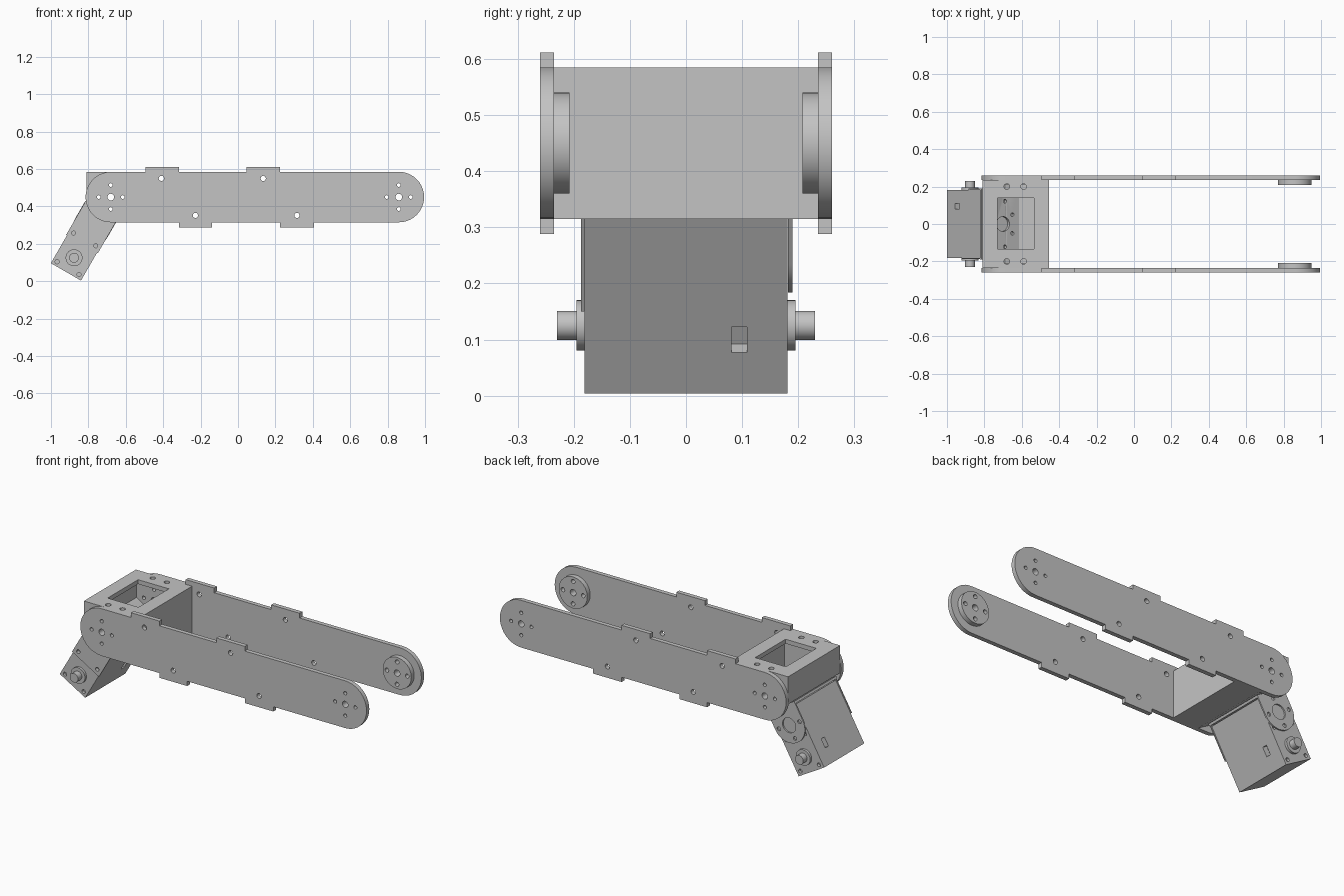
import bpy, bmesh, math
from mathutils import Vector

if "Cube" in bpy.data.objects:
    bpy.data.objects.remove(bpy.data.objects["Cube"], do_unlink=True)

grey = bpy.data.materials.new("plain_grey")
grey.use_nodes = True
grey.diffuse_color = (0.55, 0.55, 0.55, 1)
grey.node_tree.nodes["Principled BSDF"].inputs["Base Color"].default_value = (0.55, 0.55, 0.55, 1)

# Layout: heights, arm pivots and the tilted motor axis
MID, R = 0.45, 0.135
PIVOT, TIP = -0.68, 0.86
U = Vector((0.5, 0, 0.866))
P = Vector((0.866, 0, -0.5))
BASE = Vector((-0.92, 0, 0.05))


def motor(t, p):
    """Point in (x, z) at t along the motor axis and p across it."""
    v = BASE + U * t + P * p
    return (v.x, v.z)


def circle(c, r, n=32):
    return [(c[0] + r * math.cos(2 * math.pi * i / n), c[1] + r * math.sin(2 * math.pi * i / n))
            for i in range(n)]


def arc(c, r, a0, a1, n=20):
    angles = [math.radians(a0 + (a1 - a0) * i / n) for i in range(n + 1)]
    return [(c[0] + r * math.cos(a), c[1] + r * math.sin(a)) for a in angles]


def horn_holes(c, big, small, spread, turn=0):
    loops = [circle(c, big, 20)] if big else []
    for k in range(4):
        a = k * math.pi / 2 + turn
        loops.append(circle((c[0] + spread * math.cos(a), c[1] + spread * math.sin(a)), small, 16))
    return loops


def slab(name, loops, y0, y1):
    """Extrude an (x, z) outline with holes from y0 to y1."""
    cu = bpy.data.curves.new(name, 'CURVE')
    cu.dimensions = '2D'
    cu.fill_mode = 'BOTH'
    cu.extrude = abs(y1 - y0) / 2
    for loop in loops:
        sp = cu.splines.new('POLY')
        sp.points.add(len(loop) - 1)
        for pt, (x, z) in zip(sp.points, loop):
            pt.co = (x, z, 0, 1)
        sp.use_cyclic_u = True
    tmp = bpy.data.objects.new("tmp", cu)
    me = bpy.data.meshes.new_from_object(tmp)
    bpy.data.objects.remove(tmp)
    bm = bmesh.new()
    bm.from_mesh(me)
    for v in bm.verts:
        v.co = (v.co.x, v.co.z + (y0 + y1) / 2, v.co.y)
    bmesh.ops.remove_doubles(bm, verts=bm.verts, dist=0.00005)
    bmesh.ops.recalc_face_normals(bm, faces=bm.faces)
    bm.to_mesh(me)
    bm.free()
    me.name = name
    me.materials.clear()
    me.materials.append(grey)
    ob = bpy.data.objects.new(name, me)
    bpy.context.collection.objects.link(ob)
    return ob


def activate(ob):
    bpy.ops.object.select_all(action='DESELECT')
    ob.select_set(True)
    bpy.context.view_layer.objects.active = ob


def rod(center, axis, r, length):
    bpy.ops.mesh.primitive_cylinder_add(vertices=24, radius=r, depth=length, location=center)
    ob = bpy.context.object
    ob.rotation_euler = Vector(axis).to_track_quat('Z', 'Y').to_euler()
    ob.data.materials.append(grey)
    return ob


def cut(ob, cutters):
    for c in cutters:
        c.hide_render = True
        activate(ob)
        mod = ob.modifiers.new("cut", 'BOOLEAN')
        mod.operation = 'DIFFERENCE'
        mod.solver = 'EXACT'
        mod.object = c
        bpy.ops.object.modifier_apply(modifier=mod.name)
        bpy.data.objects.remove(c, do_unlink=True)


parts = []

# Long arm plates with round ends and edge tabs
low, high = MID - R, MID + R
outline = arc((TIP, MID), R, -90, 90)
for a, b in ((0.225, 0.045), (-0.315, -0.495)):
    outline += [(a, high), (a, high + 0.027), (b, high + 0.027), (b, high)]
outline += arc((PIVOT, MID), R, 90, 270)
for a, b in ((-0.315, -0.14), (0.225, 0.405)):
    outline += [(a, low), (a, low - 0.027), (b, low - 0.027), (b, low)]
holes = horn_holes((PIVOT, MID), 0.018, 0.01, 0.064) + horn_holes((TIP, MID), 0.018, 0.01, 0.064)
holes += [circle((x, z), 0.014, 16) for x, z in ((-0.41, 0.55), (0.135, 0.55), (-0.228, 0.352), (0.315, 0.352))]

for side, s in (("right", -1), ("left", 1)):
    parts.append(slab(side + "_arm_plate", [outline] + holes, s * 0.235, s * 0.26))
    # Hub disc inside the free end
    hub = [circle((TIP, MID), 0.09, 48)] + horn_holes((TIP, MID), 0.018, 0.012, 0.064)
    parts.append(slab(side + "_hub_disc", hub, s * 0.208, s * 0.235))
    # Motor shaft and its flange
    axle = motor(0.087, 0)
    parts.append(slab(side + "_flange", [circle(axle, 0.045)], s * 0.18, s * 0.195))
    parts.append(slab(side + "_shaft", [circle(axle, 0.026)], s * 0.195, s * 0.23))

# Hollow elbow bracket with a slanted underside
bracket = slab("elbow_bracket", [[(-0.81, 0.585), (-0.455, 0.585), (-0.455, low), (-0.615, low), (-0.81, 0.428)]],
               -0.235, 0.235)
cutters = [
    slab("hollow", [[(-0.79, 0.56), (-0.475, 0.56), (-0.475, 0.337), (-0.615, 0.337), (-0.79, 0.44)]], -0.212, 0.212),
    slab("window", [[(-0.73, 0.65), (-0.535, 0.65), (-0.535, 0.5), (-0.73, 0.5)]], -0.135, 0.14),
]
cutters += [rod((x, y, 0.58), (0, 0, 1), 0.015, 0.1) for x in (-0.68, -0.59) for y in (-0.2, 0.2)]
cutters += [slab("bore", [h], -0.3, 0.3) for h in horn_holes((PIVOT, MID), 0.018, 0.01, 0.064)]
for x, y, r in ((-0.71, 0, 0.04), (-0.70, 0.122, 0.01), (-0.70, -0.122, 0.01),
                (-0.66, 0.05, 0.01), (-0.66, -0.05, 0.01)):
    cutters.append(rod((x, y, 0.375 - 0.577 * (x + 0.72)), U, r, 0.08))
cut(bracket, cutters)
parts.append(bracket)

# Motor body with corner screw holes and cable slots
body = slab("motor_body", [[motor(0, -0.093), motor(0.362, -0.093), motor(0.362, 0.093), motor(0, 0.093)]],
            -0.181, 0.181)
cutters = []
for s in (-1, 1):
    slot = [motor(t, s * p) for t, p in ((0.085, 0.063), (0.137, 0.063), (0.137, 0.12), (0.085, 0.12))]
    cutters.append(slab("slot", [slot], 0.081, 0.109))
    for p in (-0.068, 0.068):
        for t in (0.023, 0.2):
            cutters.append(slab("screw", [circle(motor(t, p), 0.011, 16)], s * 0.165, s * 0.2))
cut(body, cutters)
parts.append(body)

# U frame clamping the motor: base, square cheek and rounded cheek
parts.append(slab("frame_base", [[motor(0.367, -0.1), motor(0.38, -0.1), motor(0.38, 0.1), motor(0.367, 0.1)]],
                  -0.19, 0.19))
square = [motor(0.172, -0.098), motor(0.38, -0.098), motor(0.38, 0.098), motor(0.172, 0.098)]
screws = [circle(motor(t, p), 0.011, 16) for t in (0.201, 0.337) for p in (-0.069, 0.069)]
parts.append(slab("square_cheek", [square] + screws, -0.187, -0.181))
eye = motor(0.27, 0)
rounded = arc(eye, 0.1, 150, 330) + [motor(0.38, 0.1), motor(0.38, -0.1)]
parts.append(slab("rounded_cheek", [rounded, circle(eye, 0.042)] + horn_holes(eye, 0, 0.011, 0.075, math.radians(60)),
                  0.182, 0.19))

for ob in parts:
    activate(ob)
    bpy.ops.object.shade_smooth_by_angle(angle=math.radians(30))
